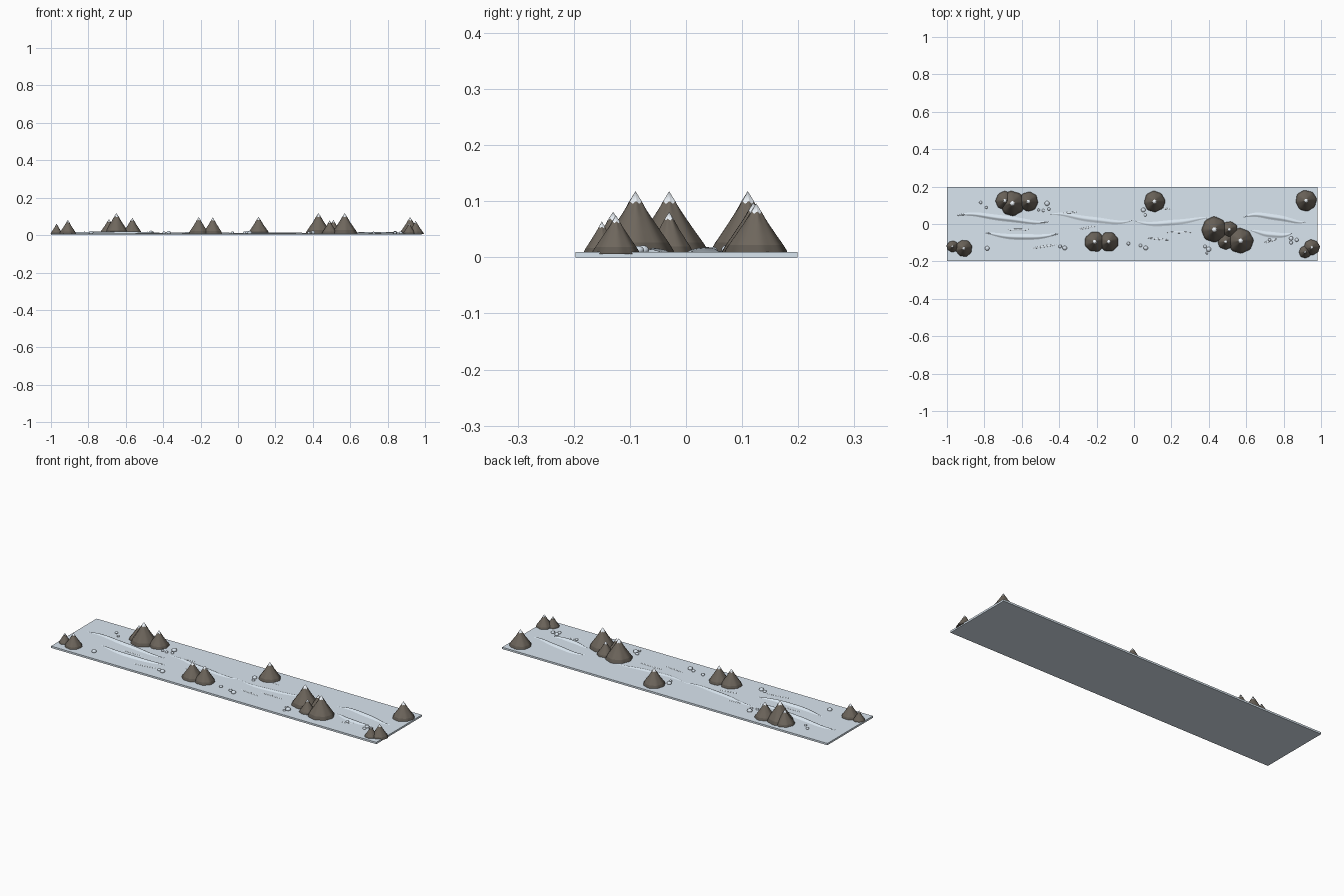
import bpy, bmesh, math, random
from mathutils import Matrix

if "Cube" in bpy.data.objects:
    bpy.data.objects.remove(bpy.data.objects["Cube"])

random.seed(4)


def material(name, r, g, b):
    m = bpy.data.materials.new(name)
    m.diffuse_color = (r, g, b, 1)
    m.use_nodes = True
    m.node_tree.nodes["Principled BSDF"].inputs["Base Color"].default_value = m.diffuse_color
    return m


ICE = material("ice", 0.70, 0.79, 0.87)
FROST = material("frost", 0.76, 0.84, 0.91)
ROCK = material("rock", 0.155, 0.133, 0.108)
FOOT = material("dark_rock", 0.115, 0.10, 0.082)
SNOW = material("snow", 0.85, 0.90, 0.95)
PEBBLE = material("pebble", 0.70, 0.78, 0.86)

TOP = 0.01


def finish(name, bm, mats, smooth=None):
    bmesh.ops.recalc_face_normals(bm, faces=bm.faces)
    me = bpy.data.meshes.new(name)
    bm.to_mesh(me)
    bm.free()
    ob = bpy.data.objects.new(name, me)
    bpy.context.collection.objects.link(ob)
    for m in mats:
        me.materials.append(m)
    if smooth:
        bpy.ops.object.select_all(action='DESELECT')
        ob.select_set(True)
        bpy.context.view_layer.objects.active = ob
        bpy.ops.object.shade_smooth_by_angle(angle=math.radians(smooth))
    return ob


def ground():
    bm = bmesh.new()
    bmesh.ops.create_cube(bm, size=1)
    bmesh.ops.scale(bm, verts=bm.verts, vec=(1.98, 0.396, TOP))
    bmesh.ops.translate(bm, verts=bm.verts, vec=(-0.01, 0.001, TOP / 2))
    finish("ice_sheet", bm, [ICE])


def mountain(name, x, y, radius, peak):
    # Lobed cone from stacked rings: dark foot, rock body, snow cap
    n = 40
    profile = [(0, 1), (0.07, 0.965), (0.18, 0.86), (0.36, 0.66), (0.58, 0.42), (0.82, 0.18)]
    phase = random.uniform(0, 6.28)
    bm = bmesh.new()
    rings = []
    z0 = TOP - 0.004
    for t, r in profile:
        ring = []
        lobes = 1 - t
        for i in range(n):
            a = 2 * math.pi * i / n
            wob = 1 + lobes * (0.03 * math.sin(8 * a + phase) + 0.02 * math.sin(3 * a + 2 * phase))
            dz = 0.02 * math.sin(6 * a + phase) if t > 0.8 else 0
            rr = radius * r * wob
            ring.append(bm.verts.new((x + rr * math.cos(a), y + rr * math.sin(a),
                                      z0 + (t + dz) * (peak - z0))))
        rings.append(ring)
    for k, (lo, hi) in enumerate(zip(rings, rings[1:])):
        for i in range(n):
            j = (i + 1) % n
            f = bm.faces.new((lo[i], lo[j], hi[j], hi[i]))
            f.material_index = 2 if k < 2 else 0
    tip = bm.verts.new((x, y, peak))
    for i in range(n):
        f = bm.faces.new((rings[-1][i], rings[-1][(i + 1) % n], tip))
        f.material_index = 1
    bm.faces.new(rings[0])
    finish(name, bm, [ROCK, SNOW, FOOT], 60)


def ridge(name, x0, x1, y, amp, height, phase):
    # Low, soft, wavy drift tapering to nothing at both ends
    n, m = 40, 8
    bm = bmesh.new()
    rows = []
    for i in range(n + 1):
        t = i / n
        taper = max(math.sin(math.pi * t), 0.02) ** 0.6
        cx = x0 + (x1 - x0) * t
        cy = y + amp * math.sin(5 * t + phase) + amp * 0.2 * math.sin(11 * t + phase)
        row = []
        for k in range(m + 1):
            s = 2 * k / m - 1
            lift = height * taper * (0.5 + 0.5 * math.cos(math.pi * s))
            row.append(bm.verts.new((cx, cy + s * 0.017 * taper, TOP - 0.0003 + lift)))
        rows.append(row)
    for a, b in zip(rows, rows[1:]):
        for k in range(m):
            bm.faces.new((a[k], b[k], b[k + 1], a[k + 1]))
    finish(name, bm, [ICE], 80)


def frost_streak(name, x, y, length, width, turn):
    # Thin smooth lens of snow
    bm = bmesh.new()
    bmesh.ops.create_uvsphere(bm, u_segments=24, v_segments=12, radius=1)
    bmesh.ops.scale(bm, verts=bm.verts, vec=(length / 2, width / 2, 0.0015))
    bmesh.ops.rotate(bm, verts=bm.verts, matrix=Matrix.Rotation(turn, 3, 'Z'))
    bmesh.ops.translate(bm, verts=bm.verts, vec=(x, y, TOP))
    finish(name, bm, [FROST], 80)


def boulder(name, x, y, r):
    bm = bmesh.new()
    bmesh.ops.create_icosphere(bm, subdivisions=3, radius=r)
    for v in bm.verts:
        v.co.z *= 0.75
    bmesh.ops.translate(bm, verts=bm.verts, vec=(x, y, TOP + r * 0.3))
    finish(name, bm, [PEBBLE], 60)


ground()

# Peaks: x, y, radius, height
peaks = [
    (-0.69, 0.125, 0.050, 0.085), (-0.65, 0.110, 0.066, 0.118), (-0.565, 0.12, 0.052, 0.092),
    (0.11, 0.12, 0.056, 0.098), (0.92, 0.125, 0.056, 0.096),
    (-0.97, -0.12, 0.031, 0.061), (-0.91, -0.13, 0.045, 0.081),
    (-0.21, -0.095, 0.054, 0.097), (-0.135, -0.095, 0.052, 0.095),
    (0.43, -0.03, 0.068, 0.118), (0.51, -0.03, 0.044, 0.081),
    (0.49, -0.095, 0.042, 0.078), (0.57, -0.09, 0.067, 0.118),
    (0.95, -0.125, 0.042, 0.075), (0.915, -0.15, 0.033, 0.064)]
for i, p in enumerate(peaks):
    mountain(f"mountain_{i + 1}", *p)

# Soft drifts: x start, x end, y, waviness, height, phase
ridges = [(-0.95, -0.45, 0.03, 0.02, 0.009, 0.6), (-0.80, -0.40, -0.06, 0.012, 0.009, 2.0),
          (-0.45, 0.00, 0.03, 0.02, 0.006, 1.0), (0.00, 0.40, 0.015, 0.015, 0.005, 3.0),
          (0.58, 0.92, 0.03, 0.018, 0.008, 0.2), (0.62, 0.85, -0.05, 0.012, 0.007, 1.5)]
for i, r in enumerate(ridges):
    ridge(f"snow_drift_{i + 1}", *r)

# Frost streaks: x, y, length, width, turn
streaks = [(-0.62, -0.03, 0.12, 0.010, 0.0), (-0.48, -0.12, 0.14, 0.009, 0.15),
           (-0.25, -0.02, 0.10, 0.008, 0.2), (0.14, 0.085, 0.12, 0.008, -0.1),
           (0.24, -0.045, 0.14, 0.009, 0.0), (0.13, -0.08, 0.12, 0.008, -0.1),
           (0.73, -0.09, 0.07, 0.010, 0.3), (-0.35, 0.06, 0.10, 0.008, 0.1)]
for i, s in enumerate(streaks):
    frost_streak(f"frost_streak_{i + 1}", *s)

# Loose boulders: x, y, radius
stones = [(-0.82, 0.115, 0.008), (-0.79, 0.088, 0.007), (-0.465, 0.11, 0.013), (-0.455, 0.08, 0.008),
          (-0.51, 0.075, 0.007), (-0.485, 0.072, 0.008), (-0.785, -0.13, 0.012),
          (-0.395, -0.12, 0.009), (-0.37, -0.128, 0.012), (-0.03, -0.105, 0.009),
          (0.035, -0.115, 0.009), (0.063, -0.128, 0.012), (0.05, 0.075, 0.012), (0.06, 0.048, 0.008),
          (0.38, -0.12, 0.009), (0.40, -0.135, 0.013), (0.39, -0.155, 0.007),
          (0.725, -0.085, 0.008), (0.84, -0.077, 0.011), (0.87, -0.085, 0.010), (0.84, -0.1, 0.009)]
for i, s in enumerate(stones):
    boulder(f"boulder_{i + 1}", *s)
